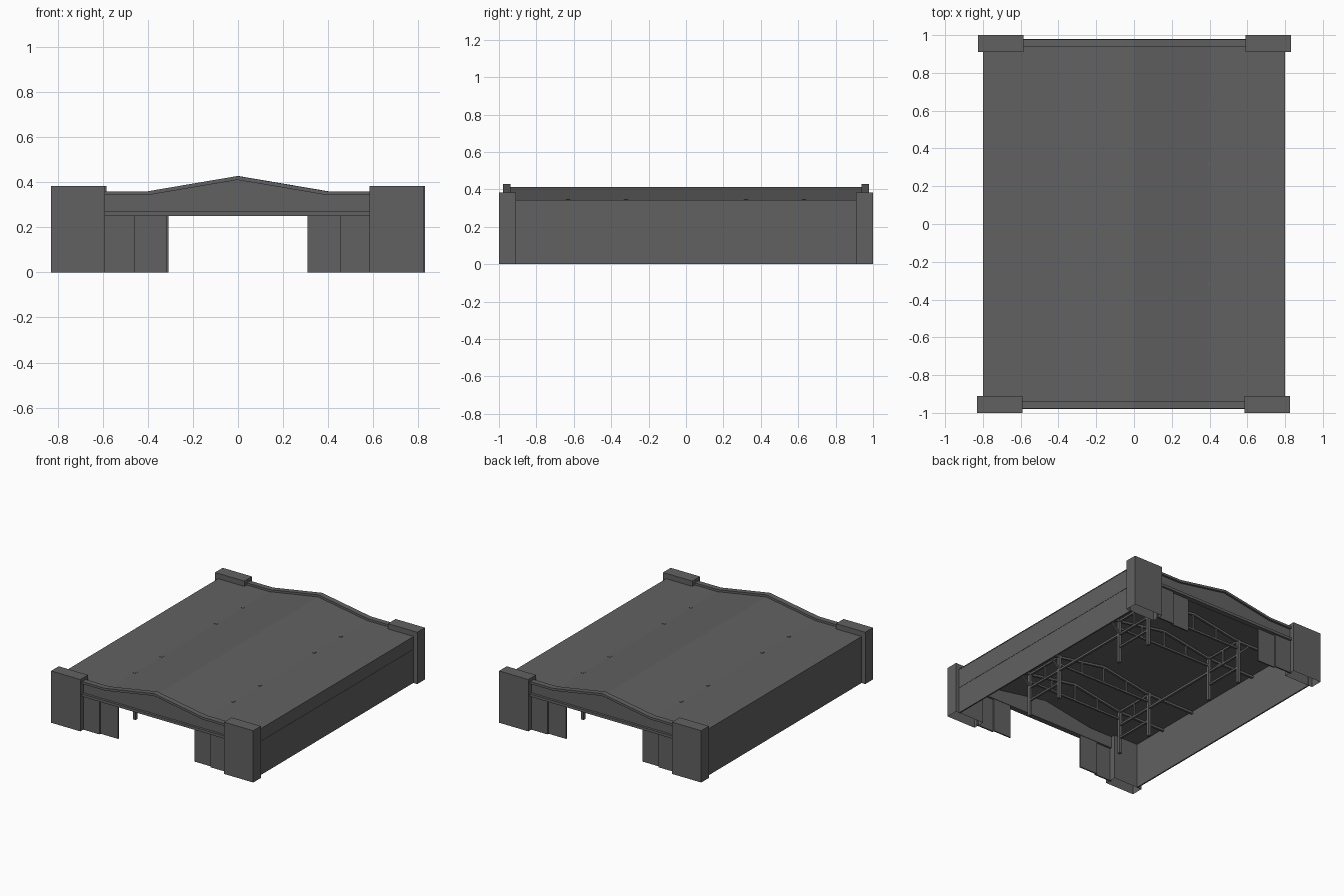
import bpy, bmesh, math
from mathutils import Vector, Matrix

if "Cube" in bpy.data.objects:
    bpy.data.objects.remove(bpy.data.objects["Cube"])

grey = bpy.data.materials.new("dark_grey_metal")
grey.diffuse_color = (0.12, 0.12, 0.12, 1)
grey.use_nodes = True
grey.node_tree.nodes["Principled BSDF"].inputs["Base Color"].default_value = grey.diffuse_color


def finish(name, bm):
    bmesh.ops.recalc_face_normals(bm, faces=bm.faces)
    me = bpy.data.meshes.new(name)
    bm.to_mesh(me)
    bm.free()
    me.materials.append(grey)
    ob = bpy.data.objects.new(name, me)
    bpy.context.collection.objects.link(ob)
    return ob


def add_box(bm, x0, x1, y0, y1, z0, z1):
    size = Matrix.Diagonal((x1 - x0, y1 - y0, z1 - z0, 1))
    mid = Matrix.Translation(((x0 + x1) / 2, (y0 + y1) / 2, (z0 + z1) / 2))
    return bmesh.ops.create_cube(bm, size=1, matrix=mid @ size)["verts"]


def box(name, *b):
    bm = bmesh.new()
    add_box(bm, *b)
    return finish(name, bm)


def beam(bm, a, b, w=0.016):
    a, b = Vector(a), Vector(b)
    d = b - a
    rot = d.to_track_quat('Z', 'Y').to_matrix().to_4x4()
    m = Matrix.Translation((a + b) / 2) @ rot @ Matrix.Diagonal((w, w, d.length, 1))
    bmesh.ops.create_cube(bm, size=1, matrix=m)


def prism(name, pts, y0, y1):
    # xz outline extruded along y
    bm = bmesh.new()
    f = bm.faces.new([bm.verts.new((x, y0, z)) for x, z in pts])
    ex = bmesh.ops.extrude_face_region(bm, geom=[f])["geom"]
    bmesh.ops.translate(bm, vec=(0, y1 - y0, 0),
                        verts=[v for v in ex if isinstance(v, bmesh.types.BMVert)])
    return finish(name, bm)


def band(half, drop_top, drop_bottom):
    # strip that follows the gable line
    line = [(-half, 0.36), (-0.4, 0.36), (0, 0.428), (0.4, 0.36), (half, 0.36)]
    return ([(x, z - drop_top) for x, z in line] +
            [(x, z - drop_bottom) for x, z in reversed(line)])


# roof sheet
prism("roof", band(0.80, 0.016, 0.022), -0.945, 0.945)

# side walls
box("left_wall", -0.80, -0.79, -0.915, 0.915, 0, 0.342)
box("right_wall", 0.788, 0.798, -0.915, 0.915, 0, 0.342)
box("right_wall_band", 0.796, 0.80, -0.912, 0.912, 0.195, 0.25)

# gable ends: built at the front, then turned half round for the back
for end, turn in (("front", 0), ("back", math.pi)):
    parts = []
    for side, s in (("left", -1), ("right", 1)):
        # hollow corner pillar, open underneath
        bm = bmesh.new()
        a, b = sorted((s * 0.5875, s * 0.8275))
        add_box(bm, a, b, -1.0, -0.91, 0, 0.383)
        bmesh.ops.delete(bm, geom=[f for f in bm.faces if f.calc_center_median().z < 0.01],
                         context='FACES_ONLY')
        parts.append(finish(f"{end}_{side}_pillar", bm))
        # sliding door leaves
        a, b = sorted((s * 0.455, s * 0.60))
        parts.append(box(f"{end}_{side}_outer_door", a, b, -0.966, -0.956, 0, 0.255))
        a, b = sorted((s * 0.312, s * 0.46))
        parts.append(box(f"{end}_{side}_inner_door", a, b, -0.953, -0.943, 0, 0.255))
    # fascia, cap and door rail
    face = [(-0.59, 0.25), (0.59, 0.25), (0.59, 0.35), (0.4, 0.35),
            (0, 0.418), (-0.4, 0.35), (-0.59, 0.35)]
    parts.append(prism(f"{end}_fascia", face, -0.962, -0.942))
    parts.append(prism(f"{end}_gable_cap", band(0.59, 0, 0.017), -0.978, -0.938))
    parts.append(box(f"{end}_door_rail", -0.59, 0.59, -0.98, -0.94, 0.25, 0.27))
    place = Matrix.Rotation(turn, 4, 'Z') @ Matrix.Translation((-0.0025, 0, 0))
    for p in parts:
        p.data.transform(place)

# inner roof trusses
for i, y in enumerate((-0.63, -0.32, 0.32, 0.63)):
    bm = bmesh.new()
    for s in (-1, 1):
        add_box(bm, s * 0.4 - 0.011, s * 0.4 + 0.011, y - 0.011, y + 0.011, 0, 0.347)
        beam(bm, (s * 0.4, y, 0.325), (0, y, 0.393))
        beam(bm, (s * 0.4, y, 0.325), (s * 0.79, y, 0.325))
        beam(bm, (s * 0.4, y, 0.23), (s * 0.5, y, 0.325), 0.012)
        beam(bm, (s * 0.2, y, 0.27), (s * 0.2, y, 0.355), 0.012)
    beam(bm, (-0.4, y, 0.27), (0.4, y, 0.27), 0.014)
    beam(bm, (0, y, 0.27), (0, y, 0.39), 0.012)
    finish(f"truss_{i + 1}", bm)

# lengthwise ties between posts
for side, s in (("left", -1), ("right", 1)):
    bm = bmesh.new()
    x = s * 0.4
    beam(bm, (x, -0.32, 0.22), (x, 0.32, 0.22))
    for t in (-1, 1):
        for z in (0.12, 0.22, 0.325):
            beam(bm, (x, t * 0.32, z), (x, t * 0.63, z), 0.014)
        beam(bm, (x, t * 0.475, 0.22), (x, t * 0.475, 0.325), 0.012)
    finish(f"{side}_post_ties", bm)
